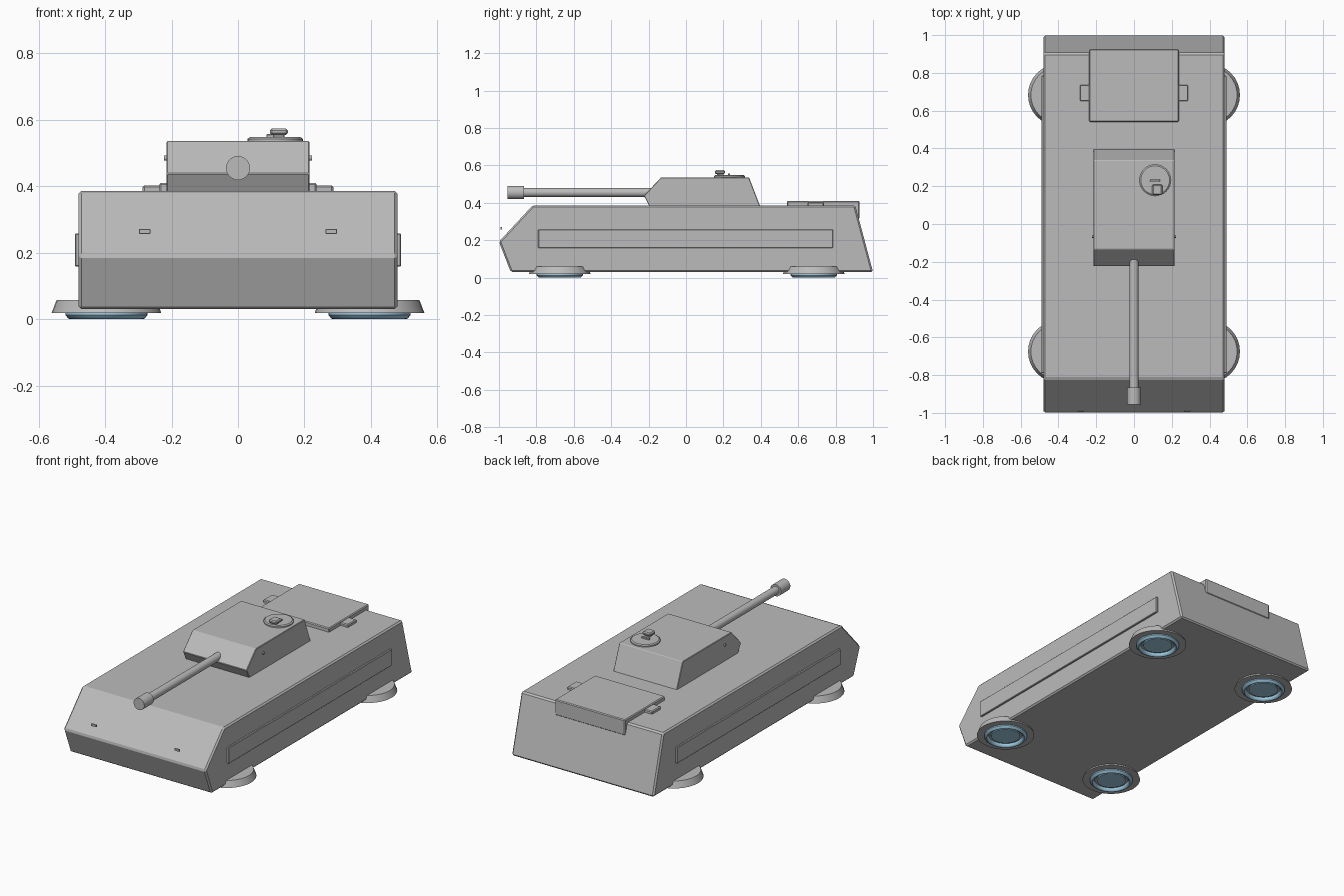
import bpy, bmesh, math
from mathutils import Matrix

cube = bpy.data.objects.get("Cube")
if cube:
    bpy.data.objects.remove(cube, do_unlink=True)


def material(name, rgb):
    m = bpy.data.materials.new(name)
    m.use_nodes = True
    m.diffuse_color = (*rgb, 1)
    m.node_tree.nodes["Principled BSDF"].inputs["Base Color"].default_value = (*rgb, 1)
    return m


GRAY = material("armour_gray", (0.5, 0.5, 0.5))
BLUE = material("glow_blue", (0.4, 0.7, 0.9))


def finish(bm, name, mat, bevel=0, smooth=False):
    bmesh.ops.recalc_face_normals(bm, faces=bm.faces)
    mesh = bpy.data.meshes.new(name)
    bm.to_mesh(mesh)
    bm.free()
    mesh.materials.append(mat)
    ob = bpy.data.objects.new(name, mesh)
    bpy.context.collection.objects.link(ob)
    if bevel:
        mod = ob.modifiers.new("Bevel", "BEVEL")
        mod.width = bevel
        mod.segments = 1
    if smooth:
        bpy.ops.object.select_all(action="DESELECT")
        ob.select_set(True)
        bpy.context.view_layer.objects.active = ob
        bpy.ops.object.shade_smooth_by_angle(angle=math.radians(35))
    return ob


def extrude_profile(name, points, half, bevel):
    """Side profile of (y, z) points extruded across x."""
    bm = bmesh.new()
    face = bm.faces.new([bm.verts.new((-half, y, z)) for y, z in points])
    ext = bmesh.ops.extrude_face_region(bm, geom=[face])["geom"]
    verts = [v for v in ext if isinstance(v, bmesh.types.BMVert)]
    bmesh.ops.translate(bm, verts=verts, vec=(2 * half, 0, 0))
    return finish(bm, name, GRAY, bevel)


def box(name, x, y, z, bevel=0.003):
    """Box from (min, max) ranges."""
    bm = bmesh.new()
    bmesh.ops.create_cube(bm, size=1)
    for v in bm.verts:
        v.co = [(a + b) / 2 + c * (b - a) for (a, b), c in zip((x, y, z), v.co)]
    return finish(bm, name, GRAY, bevel)


def lathe(name, profile, centre, mat=GRAY, axis="Z", steps=32):
    """Spin (radius, height) points around an axis through centre."""
    bm = bmesh.new()
    verts = [bm.verts.new((r, 0, h)) for r, h in profile]
    edges = [bm.edges.new(pair) for pair in zip(verts, verts[1:])]
    bmesh.ops.spin(bm, geom=verts + edges, cent=(0, 0, 0), axis=(0, 0, 1),
                   angle=math.tau, steps=steps)
    bmesh.ops.remove_doubles(bm, verts=bm.verts, dist=1e-5)
    turn = {"Z": Matrix(), "Y": Matrix.Rotation(math.pi / 2, 4, "X"),
            "X": Matrix.Rotation(math.pi / 2, 4, "Y")}[axis]
    bmesh.ops.transform(bm, matrix=Matrix.Translation(centre) @ turn, verts=bm.verts)
    return finish(bm, name, mat, smooth=True)


def rod(name, r, length, centre, axis):
    return lathe(name, [(0, 0), (r, 0), (r, length), (0, length)], centre, axis=axis)


# Hull and turret
extrude_profile("hull", [(-1, 0.192), (-0.82, 0.386), (0.905, 0.386),
                         (1, 0.03), (-0.937, 0.03)], 0.48, 0.009)
extrude_profile("turret", [(-0.225, 0.438), (-0.133, 0.536), (0.337, 0.536),
                           (0.397, 0.38), (-0.195, 0.38)], 0.215, 0.003)

# Gun, running forward along -y
rod("gun_barrel", 0.024, 0.72, (0, -0.18, 0.455), "Y")
rod("gun_muzzle", 0.036, 0.09, (0, -0.865, 0.455), "Y")

# Commander hatch with handle and periscope
lathe("hatch", [(0, 0.53), (0.083, 0.53), (0.083, 0.543), (0.076, 0.548), (0, 0.548)],
      (0.112, 0.232, 0))
box("hatch_handle", (0.086, 0.137), (0.224, 0.236), (0.545, 0.557), 0.002)
box("periscope_neck", (0.105, 0.14), (0.165, 0.2), (0.545, 0.56))
box("periscope", (0.096, 0.15), (0.154, 0.209), (0.554, 0.574), 0.006)

# Engine cover
box("engine_cover", (-0.237, 0.237), (0.54, 0.927), (0.315, 0.41), 0.005)

for side, s in (("left", 1), ("right", -1)):
    def span(a, b):
        return tuple(sorted((s * a, s * b)))

    box(side + "_engine_tab", span(0.22, 0.287), (0.65, 0.737), (0.38, 0.403), 0.005)
    box(side + "_side_panel", span(0.47, 0.491), (-0.79, 0.785), (0.158, 0.258), 0.003)
    box(side + "_headlight", span(0.264, 0.298), (-0.992, -0.984), (0.257, 0.271), 0.001)
    rod(side + "_turret_stud", 0.008, 0.008, (s * 0.214 if s > 0 else -0.222, -0.065, 0.485), "X")

    # Hover pads: flared skirt, glowing ring and thruster disc
    for end, y in (("front", -0.675), ("rear", 0.683)):
        centre = (s * 0.396, y, 0)
        name = side + "_" + end
        lathe(name + "_hover_skirt", [(0, 0.058), (0.15, 0.058), (0.165, 0.019), (0, 0.019)], centre)
        lathe(name + "_hover_ring", [(0.123, 0.022), (0.123, 0.012), (0.115, 0.002), (0.109, 0),
                                     (0.102, 0.003), (0.096, 0.012), (0.096, 0.022)], centre, BLUE)
        lathe(name + "_thruster_disc", [(0.084, 0.022), (0.082, 0.012), (0, 0.012)], centre, BLUE)
